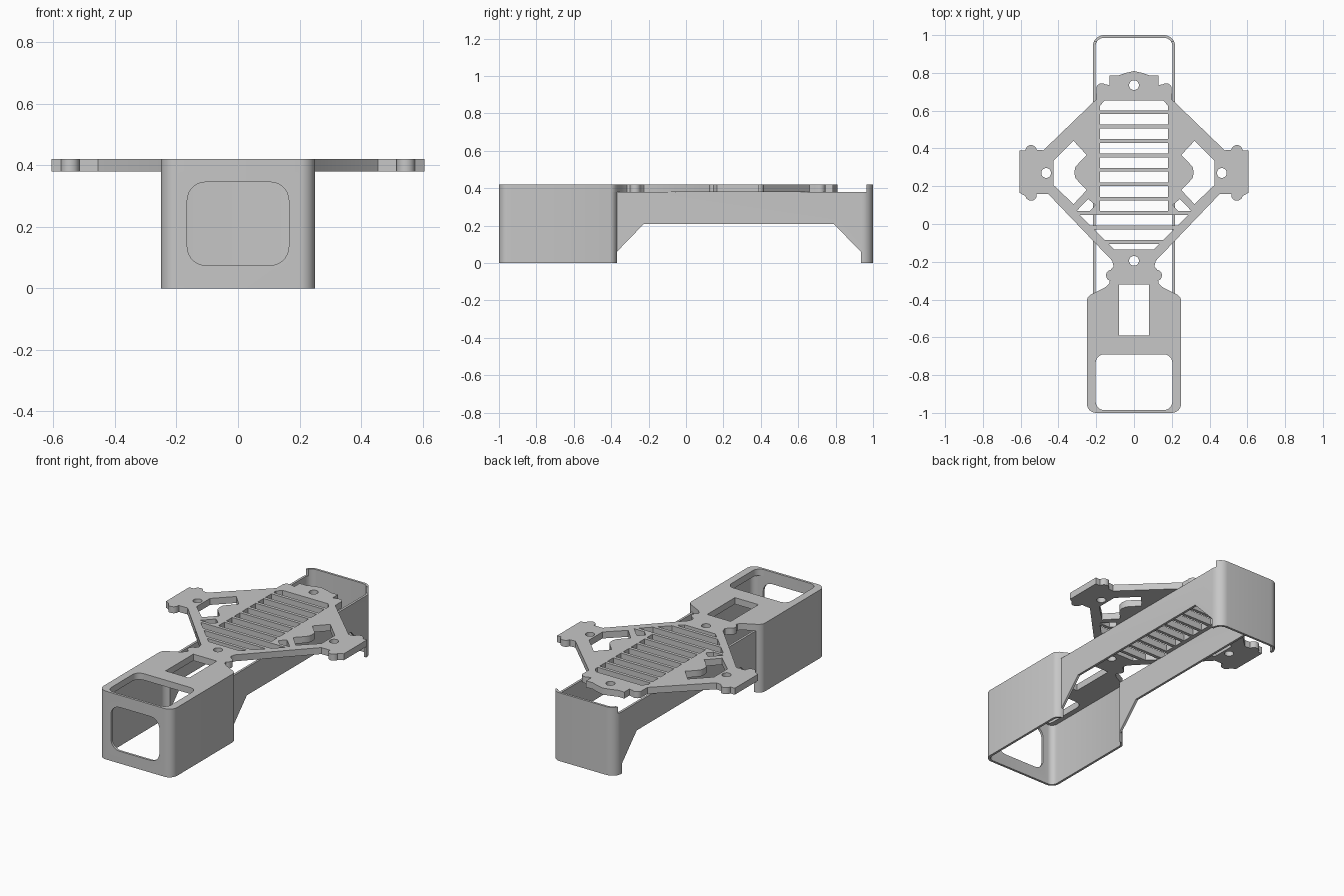
import bpy, bmesh
from math import cos, sin, pi, radians
from mathutils import Vector

cube = bpy.data.objects.get("Cube")
if cube:
    bpy.data.objects.remove(cube)

grey = bpy.data.materials.new("light_grey")
grey.use_nodes = True
grey.diffuse_color = (0.57, 0.57, 0.57, 1)
grey.node_tree.nodes["Principled BSDF"].inputs["Base Color"].default_value = (0.57, 0.57, 0.57, 1)


def arc(cx, cy, r, a0, a1, n=10):
    angles = [radians(a0 + (a1 - a0) * i / n) for i in range(n + 1)]
    return [(cx + r * cos(a), cy + r * sin(a)) for a in angles]


def circle(cx, cy, r):
    return arc(cx, cy, r, 0, 360, 28)[:-1]


def fillet(points, r, n=7):
    """Round every corner of a polygon."""
    out = []
    for i, p in enumerate(points):
        p, a, b = Vector(p), Vector(points[i - 1]), Vector(points[(i + 1) % len(points)])
        s = p + (a - p).normalized() * min(r, (a - p).length * 0.45)
        e = p + (b - p).normalized() * min(r, (b - p).length * 0.45)
        c, d = s.lerp(p, 0.55), e.lerp(p, 0.55)
        for k in range(n + 1):
            t = k / n
            q = s * (1 - t) ** 3 + c * 3 * t * (1 - t) ** 2 + d * 3 * t * t * (1 - t) + e * t ** 3
            out.append((q.x, q.y))
    return out


def rect(x0, y0, x1, y1):
    return [(x0, y0), (x1, y0), (x1, y1), (x0, y1)]


def mirror(half):
    """Close a right-hand half outline with its reflection."""
    return half + [(-x, y) for x, y in reversed(half) if abs(x) > 1e-4]


def flip(points):
    return [(-x, y) for x, y in points]


def prism(name, loops, lo, hi, axis="z"):
    """Extrude an outline with holes between lo and hi along an axis."""
    curve = bpy.data.curves.new(name, "CURVE")
    curve.dimensions, curve.fill_mode = "2D", "BOTH"
    curve.extrude = (hi - lo) / 2
    for loop in loops:
        spline = curve.splines.new("POLY")
        spline.points.add(len(loop) - 1)
        for point, (x, y) in zip(spline.points, loop):
            point.co = (x, y, 0, 1)
        spline.use_cyclic_u = True
    temp = bpy.data.objects.new(name + "_curve", curve)
    bpy.context.collection.objects.link(temp)
    deps = bpy.context.evaluated_depsgraph_get()
    mesh = bpy.data.meshes.new_from_object(temp.evaluated_get(deps))
    bpy.data.objects.remove(temp)
    bm = bmesh.new()
    bm.from_mesh(mesh)
    bmesh.ops.remove_doubles(bm, verts=bm.verts, dist=1e-5)
    for v in bm.verts:
        a, b, c = v.co.x, v.co.y, v.co.z + (lo + hi) / 2
        v.co = {"z": (a, b, c), "x": (c, a, b), "y": (a, c, b)}[axis]
    bmesh.ops.recalc_face_normals(bm, faces=bm.faces)
    bm.to_mesh(mesh)
    bm.free()
    mesh.materials.clear()
    mesh.materials.append(grey)
    obj = bpy.data.objects.new(name, mesh)
    bpy.context.collection.objects.link(obj)
    return obj


def activate(obj):
    bpy.ops.object.select_all(action="DESELECT")
    obj.select_set(True)
    bpy.context.view_layer.objects.active = obj


def cut(obj, cutter):
    mod = obj.modifiers.new("cut", "BOOLEAN")
    mod.operation, mod.solver, mod.object = "DIFFERENCE", "EXACT", cutter
    cutter.hide_render = True
    activate(obj)
    bpy.ops.object.modifier_apply(modifier=mod.name)
    bpy.data.objects.remove(cutter)


def smooth(obj):
    activate(obj)
    bpy.ops.object.shade_smooth_by_angle(angle=radians(35))


# Top plate outline: box lid, neck, diamond with side ears, rear crown
front_corner = arc(0.2, -0.95, 0.05, -90, 0, 8)
half = [(0, -1)] + front_corner
half += [(0.25, -0.405), (0.245, -0.39), (0.23, -0.375), (0.195, -0.357), (0.155, -0.337), (0.13, -0.315)]
half += arc(0.118, -0.272, 0.03, -70, 80)
half += [(0.108, -0.225), (0.115, -0.195), (0.455, 0.16), (0.515, 0.16)]
half += arc(0.545, 0.153, 0.03, 190, 350)
half += [(0.605, 0.165), (0.605, 0.39), (0.575, 0.39)]
half += arc(0.545, 0.388, 0.03, 10, 170)
half += [(0.48, 0.39), (0.2, 0.66), (0.2, 0.69)]
half += arc(0.17, 0.715, 0.03, -20, 125)
half += [(0.13, 0.735), (0.13, 0.785), (0.085, 0.785), (0.05, 0.798), (0, 0.81)]
outline = mirror(half)

# Lid openings and screw holes
holes = [fillet(rect(-0.203, -0.985, 0.203, -0.69), 0.045), rect(-0.08, -0.59, 0.08, -0.32)]
holes += [circle(x, y, 0.026) for x, y in ((0, 0.735), (0, -0.195), (0.465, 0.27), (-0.465, 0.27))]

# Ear windows and the small triangular openings beside the ladder
window = [(0.25, 0.365), (0.29, 0.325), (0.311, 0.3), (0.316, 0.272), (0.311, 0.245), (0.29, 0.22),
          (0.25, 0.18), (0.32, 0.105), (0.425, 0.205), (0.425, 0.335), (0.32, 0.44)]
gusset = [(0.305, 0.068), (0.242, 0.132), (0.205, 0.1), (0.235, 0.068)]
holes += [window, flip(window), gusset, flip(gusset)]

# Ladder of ventilation slots, tapering with the diamond at the front
pitch, first_bar = 0.0763, 0.592
for i in range(11):
    top = min(first_bar - pitch * (i - 1) - 0.01, 0.655)
    bottom = max(first_bar - pitch * i + 0.01, -0.135)
    if i == 0:
        slot = [(0.18, bottom), (0.18, 0.625), (0.155, top)]
    elif i < 8:
        slot = [(0.18, bottom), (0.18, top)]
    else:
        slot = [(0.24 + bottom, bottom), (0.24 + top, top)]
    holes.append(mirror(slot))

plate = prism("top_plate", [outline] + holes, 0.38, 0.42)
smooth(plate)


# Continuous side wall: wide front box, narrow side rails, rear wall
def wall_loop(t):
    side = [(0, -1 + t)] + arc(0.2, -0.95, 0.05 - t, -90, 0, 8)
    side += [(0.25 - t, -0.405), (0.245 - t, -0.39), (0.232 - t, -0.378), (0.218 - t, -0.37)]
    side += arc(0.158, 0.94, 0.06 - t, 0, 90, 8) + [(0, 1 - t)]
    return mirror(side)


shell = prism("side_wall", [wall_loop(0), wall_loop(0.014)], 0, 0.42)

# Underside arch, lowered top edge and front window
arch = [(-0.37, -0.1), (-0.37, 0.06), (-0.225, 0.21), (0.79, 0.21), (0.935, 0.06), (0.935, -0.1)]
cut(shell, prism("arch_cutter", [arch], -0.5, 0.5, "x"))
cut(shell, prism("top_edge_cutter", [rect(-1.2, 0.38, 0.965, 0.6)], -0.5, 0.5, "x"))
front = fillet(rect(-0.165, 0.075, 0.165, 0.345), 0.06)
cut(shell, prism("window_cutter", [front], -1.1, -0.9, "y"))
smooth(shell)
